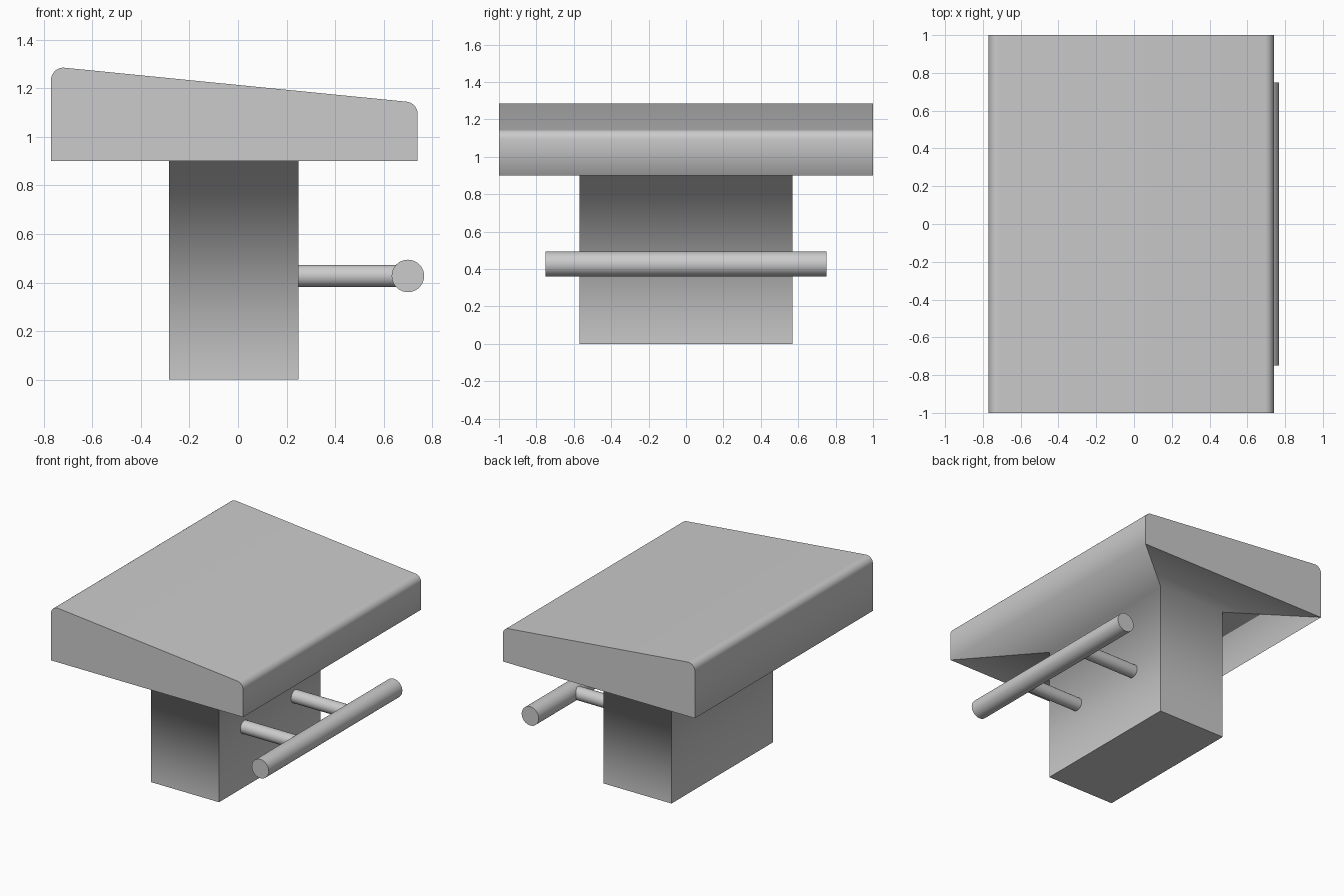
import bpy, bmesh, math
from mathutils import Vector

if "Cube" in bpy.data.objects:
    bpy.data.objects.remove(bpy.data.objects["Cube"])

HALF_LEN = 1.0
X_BACK, X_FRONT = -0.77, 0.74
BASE_Z, COL_TOP = 0.90, 0.95
COL = [(-0.285, -0.57), (0.25, -0.57), (0.25, 0.57), (-0.285, 0.57)]
R = 0.05
TILT = 90 - math.degrees(math.atan(0.099))


def arc(cx, cz, a0, a1, n=8):
    angles = [math.radians(a0 + (a1 - a0) * i / n) for i in range(n + 1)]
    return [(cx + R * math.cos(a), cz + R * math.sin(a)) for a in angles]


def sharpen(faces):
    for f in faces:
        for e in f.edges:
            e.smooth = False


# Sloped slab, shallow hollow underside and pedestal as one skin
def build_body():
    bm = bmesh.new()
    profile = ([(X_BACK, BASE_Z)]
               + arc(X_BACK + R, 1.235, 180, TILT)
               + arc(X_FRONT - R, 1.095, TILT, 0)
               + [(X_FRONT, BASE_Z)])
    lo = [bm.verts.new((x, -HALF_LEN, z)) for x, z in profile]
    hi = [bm.verts.new((x, HALF_LEN, z)) for x, z in profile]
    caps = [bm.faces.new(lo), bm.faces.new(hi)]
    for i in range(len(profile) - 1):
        bm.faces.new((lo[i], lo[i + 1], hi[i + 1], hi[i]))

    rim = [lo[0], lo[-1], hi[-1], hi[0]]
    top = [bm.verts.new((x, y, COL_TOP)) for x, y in COL]
    foot = [bm.verts.new((x, y, 0)) for x, y in COL]
    for i in range(4):
        j = (i + 1) % 4
        bm.faces.new((rim[i], rim[j], top[j], top[i]))
        bm.faces.new((top[i], top[j], foot[j], foot[i]))
    caps.append(bm.faces.new(foot))
    bmesh.ops.recalc_face_normals(bm, faces=bm.faces[:])

    # Crisp ends, pedestal corners and underside diagonals; the rest is soft
    for f in bm.faces:
        f.smooth = True
    sharpen(caps)
    for i in range(4):
        bm.edges.get((rim[i], top[i])).smooth = False
        bm.edges.get((top[i], foot[i])).smooth = False
    mesh = bpy.data.meshes.new("console_body")
    bm.to_mesh(mesh)
    bm.free()
    bpy.context.collection.objects.link(bpy.data.objects.new("console_body", mesh))


def rod(name, a, b, radius):
    a, b = Vector(a), Vector(b)
    d = b - a
    bpy.ops.mesh.primitive_cylinder_add(
        vertices=32, radius=radius, depth=d.length, location=(a + b) / 2,
        rotation=d.to_track_quat('Z', 'Y').to_euler())
    bpy.context.object.name = name
    bpy.ops.object.shade_smooth_by_angle(angle=math.radians(30))


build_body()

# Rail and its two supports
BAR_X, BAR_Z = 0.70, 0.427
rod("rail_bar", (BAR_X, -0.75, BAR_Z), (BAR_X, 0.75, BAR_Z), 0.067)
for side, s in (("left", -1), ("right", 1)):
    rod(f"rail_support_{side}", (0.24, s * 0.285, BAR_Z), (BAR_X, s * 0.285, BAR_Z), 0.046)
